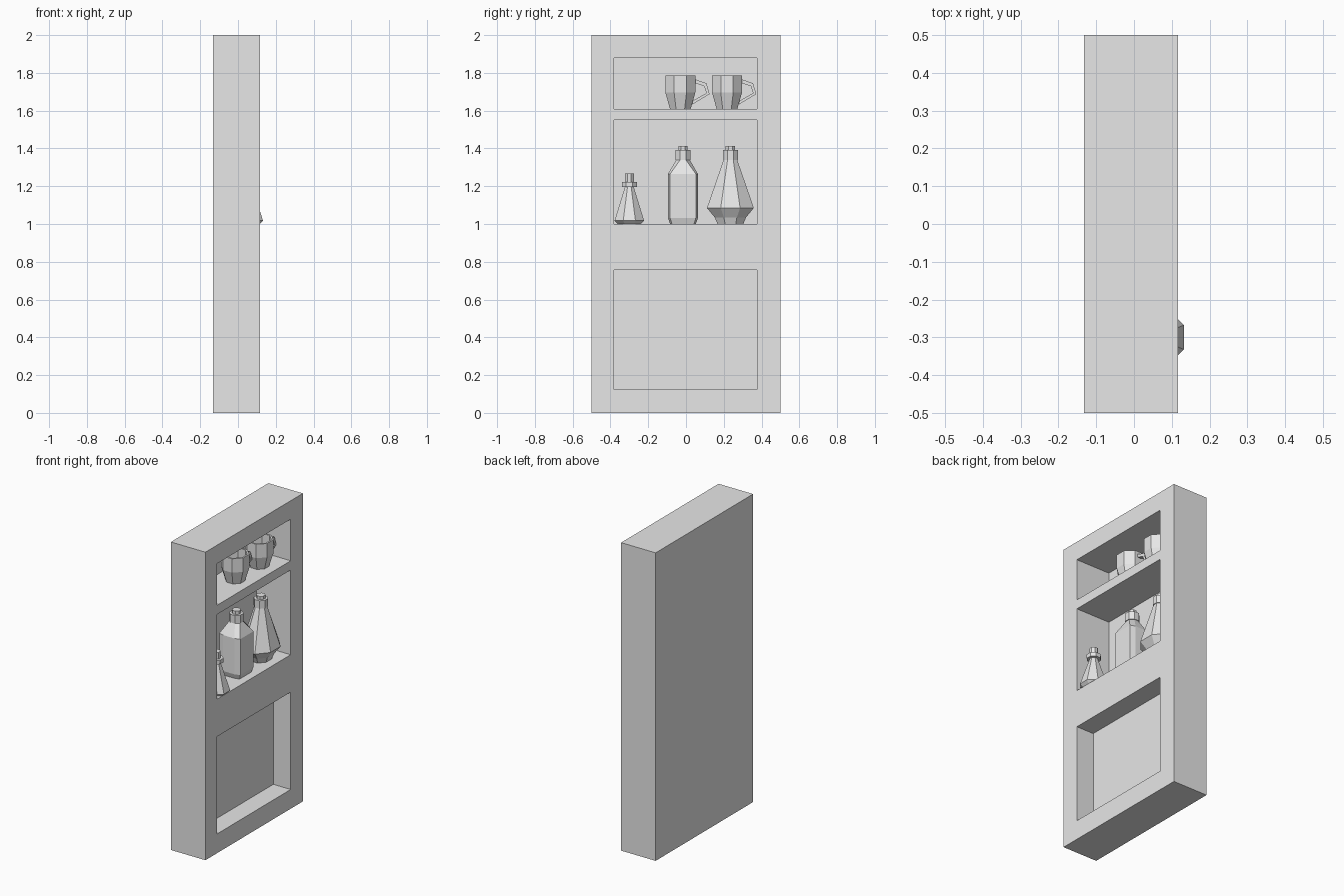
import bpy, bmesh, math
from mathutils import Vector

if "Cube" in bpy.data.objects:
    bpy.data.objects.remove(bpy.data.objects["Cube"], do_unlink=True)

grey = bpy.data.materials.new("plain_grey")
grey.use_nodes = True
grey.diffuse_color = (0.8, 0.8, 0.8, 1)
grey.node_tree.nodes["Principled BSDF"].inputs["Base Color"].default_value = (0.8, 0.8, 0.8, 1)


def finish(bm, name, location=(0, 0, 0)):
    bmesh.ops.recalc_face_normals(bm, faces=bm.faces)
    mesh = bpy.data.meshes.new(name)
    bm.to_mesh(mesh)
    bm.free()
    mesh.materials.append(grey)
    obj = bpy.data.objects.new(name, mesh)
    obj.location = location
    bpy.context.collection.objects.link(obj)
    return obj


def octagon(r):
    """Regular ring whose flats face x and y; r is the distance to a flat."""
    R = r / math.cos(math.pi / 8)
    return [(R * math.cos(a), R * math.sin(a))
            for a in (math.pi / 8 + i * math.pi / 4 for i in range(8))]


def flat_octagon(rx, ry, fx, fy):
    """Ring with chosen half-sizes (rx, ry) and half-lengths of its flats."""
    return [(rx, fy), (fx, ry), (-fx, ry), (-rx, fy),
            (-rx, -fy), (-fx, -ry), (fx, -ry), (rx, -fy)]


def loft(name, rings, location):
    """Skin a stack of (height, outline) rings and cap both ends."""
    bm = bmesh.new()
    loops = [[bm.verts.new((x, y, z)) for x, y in ring] for z, ring in rings]
    for low, high in zip(loops, loops[1:]):
        for i in range(8):
            j = (i + 1) % 8
            bm.faces.new((low[i], low[j], high[j], high[i]))
    bm.faces.new(loops[0][::-1])
    bm.faces.new(loops[-1])
    return finish(bm, name, location)


def squash(ring, sx):
    return [(x * sx, y) for x, y in ring]


# Cabinet: gridded front, walls pulled back, three recesses pushed in
FRONT, BACK = 0.116, -0.132
ys = [-0.5, -0.38, 0.375, 0.5]
zs = [0, 0.125, 0.757, 1.0, 1.55, 1.61, 1.88, 2.0]
depths = {1: 0.125, 3: 0.244, 5: 0.244}
bm = bmesh.new()
grid = [[bm.verts.new((FRONT, y, z)) for y in ys] for z in zs]
recesses = []
for r in range(len(zs) - 1):
    for c in range(len(ys) - 1):
        f = bm.faces.new((grid[r][c], grid[r][c + 1], grid[r + 1][c + 1], grid[r + 1][c]))
        if c == 1 and r in depths:
            recesses.append((f, depths[r]))
rim = [e for e in bm.edges if e.is_boundary]
walls = bmesh.ops.extrude_edge_only(bm, edges=rim)["geom"]
bmesh.ops.translate(bm, vec=(BACK - FRONT, 0, 0),
                    verts=[g for g in walls if isinstance(g, bmesh.types.BMVert)])
bmesh.ops.contextual_create(bm, geom=[e for e in bm.edges if e.is_boundary])
for face, depth in recesses:
    new = bmesh.ops.extrude_discrete_faces(bm, faces=[face])["faces"][0]
    bmesh.ops.translate(bm, vec=(-depth, 0, 0), verts=new.verts)
finish(bm, "cabinet")

SHELF = 1.0

# Small conical flask with collar and stopper
loft("small_flask", [(0, octagon(0.06)), (0.018, octagon(0.078)), (0.197, octagon(0.023)),
                     (0.197, octagon(0.04)), (0.223, octagon(0.04)),
                     (0.223, octagon(0.024)), (0.267, octagon(0.024))], (0.054, -0.30, SHELF))

# Neck cap and stopper shared by both larger bottles
cap = [(0.34, octagon(0.04)), (0.392, octagon(0.04)),
       (0.392, octagon(0.025)), (0.413, octagon(0.025))]

# Straight bottle with sloping shoulders
body = flat_octagon(0.075, 0.079, 0.04, 0.068)
foot = [(x * 0.86, y * 0.86) for x, y in body]
loft("straight_bottle", [(0, foot), (0.032, body), (0.265, body),
                         (0.34, octagon(0.036))] + cap, (0, -0.016, SHELF))

# Wide-bellied flask tapering to its neck
loft("wide_flask", [(0, squash(octagon(0.068), 0.85)), (0.035, squash(octagon(0.083), 0.85)),
                    (0.085, squash(octagon(0.124), 0.85)),
                    (0.34, octagon(0.036))] + cap, (0, 0.235, SHELF))


# Cups: hollow faceted bowl and an angular loop handle
def cup(name, y):
    loft(name + "_bowl", [(0, octagon(0.055)), (0.085, octagon(0.079)), (0.175, octagon(0.079)),
                          (0.175, octagon(0.068)), (0.09, octagon(0.068)),
                          (0.015, octagon(0.046))], (0, y, 1.61))
    outer = [(0.072, 0.158), (0.138, 0.135), (0.155, 0.078), (0.062, 0.022)]
    inner = [(0.072, 0.138), (0.126, 0.12), (0.138, 0.083), (0.066, 0.042)]
    bm = bmesh.new()
    half = 0.014
    sections = [[bm.verts.new((s * half, p[0], p[1])) for s, p in
                 ((-1, o), (1, o), (1, i), (-1, i))] for o, i in zip(outer, inner)]
    for a, b in zip(sections, sections[1:]):
        for i in range(4):
            j = (i + 1) % 4
            bm.faces.new((a[i], a[j], b[j], b[i]))
    bm.faces.new(sections[0][::-1])
    bm.faces.new(sections[-1])
    finish(bm, name + "_handle", (0, y, 1.61))


cup("near_cup", -0.03)
cup("far_cup", 0.217)
